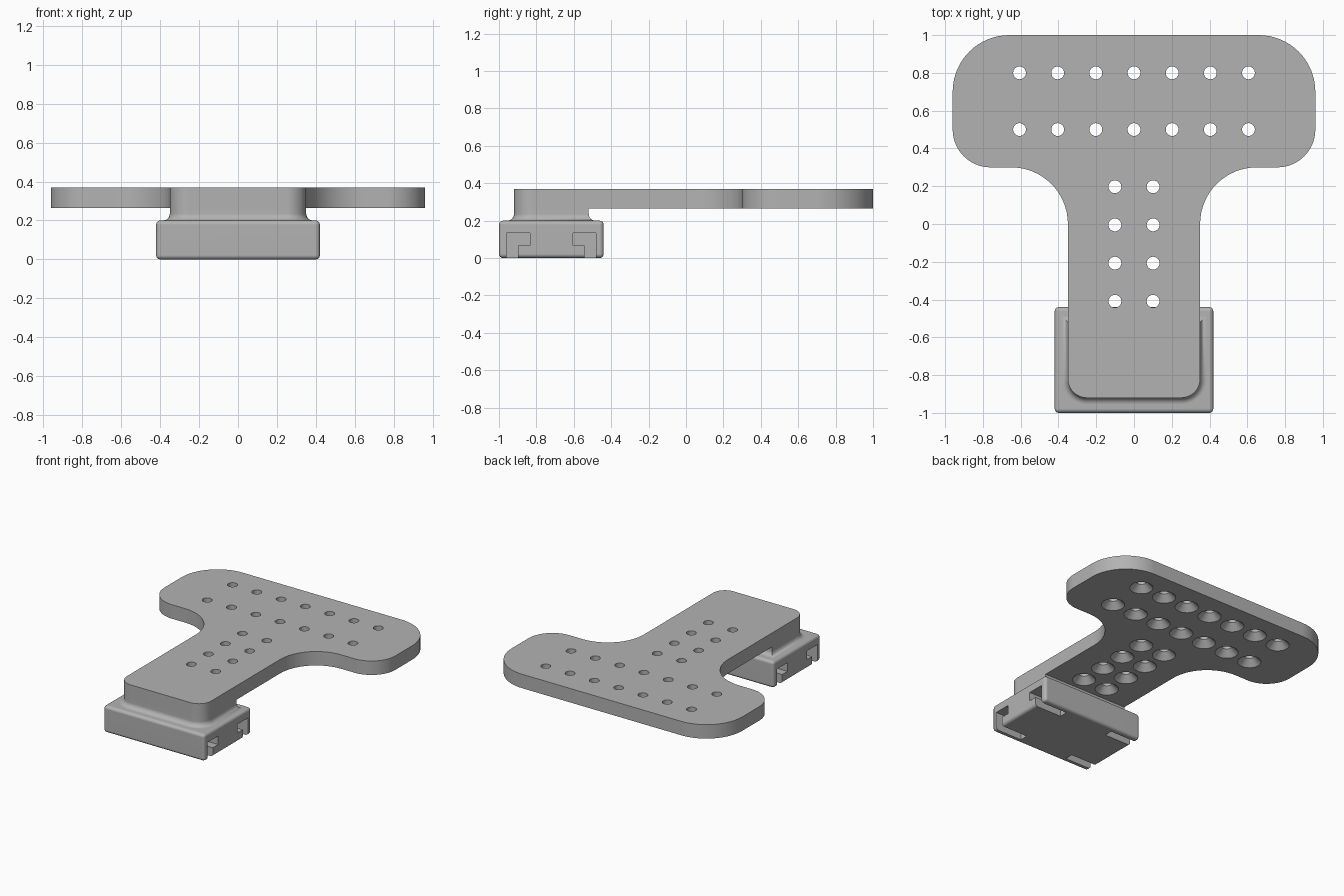
import bpy, bmesh
from math import sin, cos, pi, radians
from mathutils import Vector

if "Cube" in bpy.data.objects:
    bpy.data.objects.remove(bpy.data.objects["Cube"])

GREY = (0.45, 0.45, 0.45, 1)
mat = bpy.data.materials.new("plain grey")
mat.use_nodes = True
mat.diffuse_color = GREY
mat.node_tree.nodes["Principled BSDF"].inputs["Base Color"].default_value = GREY

BASE_TOP, PLATE_LOW, PLATE_TOP = 0.2, 0.265, 0.37
HOLE_R, SINK_R = 0.034, 0.08


def finish(name, bm):
    bmesh.ops.recalc_face_normals(bm, faces=bm.faces)
    mesh = bpy.data.meshes.new(name)
    bm.to_mesh(mesh)
    bm.free()
    mesh.materials.append(mat)
    ob = bpy.data.objects.new(name, mesh)
    bpy.context.collection.objects.link(ob)
    return ob


def arc(cx, cy, r, start, end, steps=16):
    angles = [radians(start + (end - start) * i / steps) for i in range(steps + 1)]
    return [(cx + r * cos(a), cy + r * sin(a)) for a in angles]


def mirrored(half):
    return half + [(-x, y) for x, y in reversed(half)]


def loft(bm, rings):
    """Skin closed rings of points and cap both ends."""
    loops = [[bm.verts.new(p) for p in ring] for ring in rings]
    n = len(loops[0])
    for a, b in zip(loops, loops[1:]):
        for i in range(n):
            j = (i + 1) % n
            bm.faces.new((a[i], a[j], b[j], b[i]))
    bm.faces.new(loops[0][::-1])
    bm.faces.new(loops[-1])


def combine(ob, other, operation):
    mod = ob.modifiers.new(operation.title(), "BOOLEAN")
    mod.operation, mod.object, mod.solver = operation, other, "EXACT"
    bpy.context.view_layer.objects.active = ob
    bpy.ops.object.modifier_apply(modifier=mod.name)
    bpy.data.objects.remove(other)


# T-shaped plate
outline = mirrored(arc(0.25, -0.82, 0.1, -90, 0) + arc(0.65, 0, 0.3, 180, 90)
                   + arc(0.76, 0.5, 0.2, -90, 0) + arc(0.66, 0.7, 0.3, 0, 90))
bm = bmesh.new()
loft(bm, [[(x, y, z) for x, y in outline] for z in (PLATE_LOW, PLATE_TOP)])
plate = finish("mounting_plate", bm)

# Screw holes, countersunk from below
centres = [(0.202 * i, y) for y in (0.8, 0.5) for i in range(-3, 4)]
centres += [(s * 0.101, 0.197 - 0.202 * i) for s in (-1, 1) for i in range(4)]
sink = SINK_R - HOLE_R
bm = bmesh.new()
for cx, cy in centres:
    loft(bm, [[(x, y, z) for x, y in arc(cx, cy, r, 0, 345, 23)] for r, z in (
        (SINK_R + 0.01, PLATE_LOW - 0.01), (HOLE_R, PLATE_LOW + sink),
        (HOLE_R, PLATE_TOP + 0.02))])
combine(plate, finish("hole_cutter", bm), "DIFFERENCE")

# Neck with a flared foot
FLARE = 0.035
steps = [radians(90 * i / 6) for i in range(7)]
levels = [(FLARE, BASE_TOP - 0.01)]
levels += [(FLARE * (1 - sin(t)), BASE_TOP + FLARE * (1 - cos(t))) for t in steps]
levels += [(0, PLATE_LOW)]
bm = bmesh.new()
rings = []
for off, z in levels:
    half = arc(0.25, -0.82, 0.1 + off, -90, 0) + [(0.35 + off, -0.52 + off)]
    rings.append([(x, y, z) for x, y in mirrored(half)])
loft(bm, rings)
neck = finish("neck", bm)

# Rounded base block
bm = bmesh.new()
bmesh.ops.create_cube(bm, size=1)
for v in bm.verts:
    v.co = v.co * Vector((0.84, 0.56, BASE_TOP)) + Vector((0, -0.72, BASE_TOP / 2))
bmesh.ops.bevel(bm, geom=bm.edges[:], offset=0.022, segments=4, profile=0.5, affect="EDGES")
base = finish("base_block", bm)

# Blind hooked slots in both sides of the base
SLOT_DEPTH = 0.22
hook = [(0.24, -0.02), (0.24, 0.133), (0.115, 0.133),
        (0.115, 0.068), (0.178, 0.068), (0.178, -0.02)]
bm = bmesh.new()
for side in (-1, 1):
    for end in (-1, 1):
        loft(bm, [[(side * x, -0.72 + end * y, z) for y, z in hook]
                  for x in (0.42 - SLOT_DEPTH, 0.45)])
combine(base, finish("slot_cutter", bm), "DIFFERENCE")
combine(base, neck, "UNION")

# Smooth shading with crisp edges
for ob in (plate, base):
    bpy.ops.object.select_all(action="DESELECT")
    ob.select_set(True)
    bpy.context.view_layer.objects.active = ob
    bpy.ops.object.shade_smooth_by_angle(angle=radians(35))
    weighted = ob.modifiers.new("Weighted Normal", "WEIGHTED_NORMAL")
    weighted.keep_sharp = True
